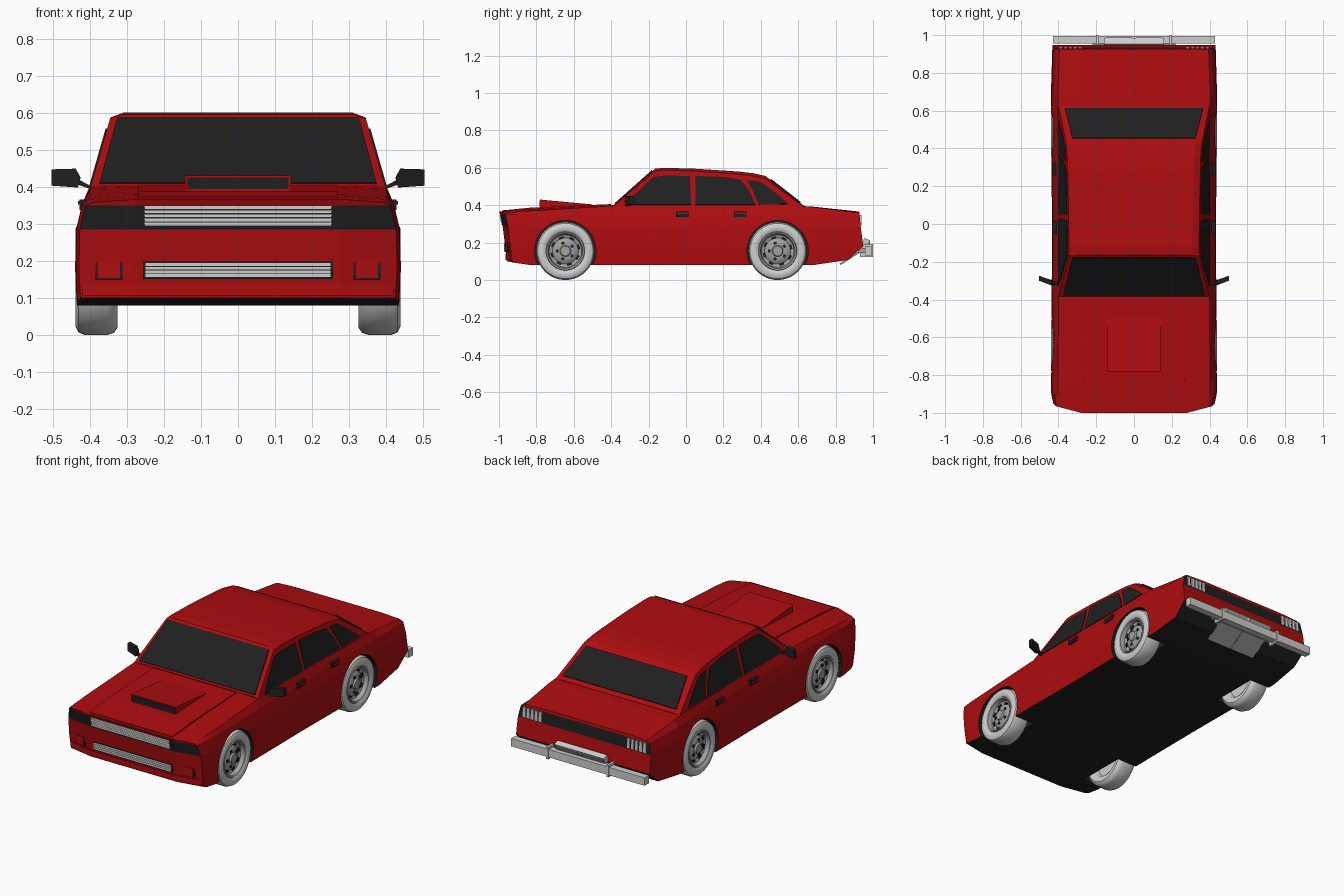
import bpy, bmesh, math
from mathutils import Vector, Matrix

if "Cube" in bpy.data.objects:
    bpy.data.objects.remove(bpy.data.objects["Cube"])

def material(name, r, g, b):
    m = bpy.data.materials.new(name)
    m.diffuse_color = (r, g, b, 1)
    m.use_nodes = True
    m.node_tree.nodes["Principled BSDF"].inputs["Base Color"].default_value = m.diffuse_color
    return m

RED = material("red paint", 0.42, 0.004, 0.005)
BLACK = material("black trim", 0.014, 0.014, 0.014)
LIGHT = material("light grey", 0.62, 0.62, 0.61)
GREY = material("mid grey", 0.36, 0.36, 0.36)

def make(name, verts, faces, *mats):
    me = bpy.data.meshes.new(name)
    me.from_pydata([tuple(v) for v in verts], [], faces)
    bm = bmesh.new()
    bm.from_mesh(me)
    bmesh.ops.remove_doubles(bm, verts=bm.verts, dist=1e-5)
    bmesh.ops.recalc_face_normals(bm, faces=bm.faces)
    bm.to_mesh(me)
    bm.free()
    for m in mats:
        me.materials.append(m)
    ob = bpy.data.objects.new(name, me)
    bpy.context.collection.objects.link(ob)
    return ob

def prism(name, pts, vec, mat):
    """Polygon extruded along a vector."""
    n = len(pts)
    p = [Vector(q) for q in pts]
    v = p + [q + Vector(vec) for q in p]
    f = [tuple(range(n)), tuple(range(n, 2 * n))]
    f += [(i, (i + 1) % n, n + (i + 1) % n, n + i) for i in range(n)]
    return make(name, v, f, mat)

def box(name, x0, x1, y0, y1, z0, z1, mat):
    return prism(name, [(x0, y0, z0), (x1, y0, z0), (x1, y1, z0), (x0, y1, z0)], (0, 0, z1 - z0), mat)

def select(ob):
    bpy.ops.object.select_all(action='DESELECT')
    ob.select_set(True)
    bpy.context.view_layer.objects.active = ob

def lathe(name, prof, side, y, z, mats, seg=40):
    """Spin an (x, radius) profile around the axle."""
    v, f, n = [], [], len(prof)
    for i in range(seg):
        a = 2 * math.pi * i / seg
        v += [(side * x, y + r * math.cos(a), z + r * math.sin(a)) for x, r in prof]
    for i in range(seg):
        j = (i + 1) % seg
        f += [(i*n + k, i*n + k + 1, j*n + k + 1, j*n + k) for k in range(n - 1)]
    ob = make(name, v, f, *mats)
    bm = bmesh.new()
    bm.from_mesh(ob.data)
    bmesh.ops.dissolve_degenerate(bm, edges=bm.edges, dist=1e-5)
    bm.to_mesh(ob.data)
    bm.free()
    return ob

# ---- Lower body: cross-sections lofted along y, gridded end caps
IN = 0.28
def section(w, zb, ze, zt):
    return [(IN, zb), (w - .005, zb), (w, .18), (w - .003, .285), (w - .018, .35 if ze > .352 else ze - .004),
            (w - .037, ze), (IN, zt)]

# per-level y of the nose and tail
FRONT = [-.958, -.958, -.967, -.98, -.993, -.998, -1.0]
REAR = [.865, .865, .948, .934, .928, .926, .926]
stations = [(FRONT, .43, .10, .358, .366), (-.90, .438, .09, .366, .374), (-.83, .44, .08, .37, .379),
            (-.40, .436, .08, .396, .40), (0, .434, .08, .40, .40), (.60, .44, .08, .396, .397),
            (.68, .44, .08, .39, .392), (REAR, .432, .107, .36, .366)]
verts, faces = [], []
for y, w, zb, ze, zt in stations:
    half = []
    for k, (x, z) in enumerate(section(w, zb, ze, zt)):
        yy = y if not isinstance(y, list) else y[k] + (.028 if y is FRONT and 0 < k < 6 else 0)
        half.append((x, yy, z))
    verts += half + [(-x, yy, z) for x, yy, z in reversed(half)]
for s in range(len(stations) - 1):
    for k in range(14):
        a, b = s * 14 + k, s * 14 + (k + 1) % 14
        faces.append((a, b, b + 14, a + 14))
for base, ys in ((0, FRONT), (14 * (len(stations) - 1), REAR)):
    right, left = [base], [base + 13]
    for k in (2, 3, 4):
        z = verts[base + k][2]
        right.append(len(verts)); verts.append((IN, ys[k], z))
        left.append(len(verts)); verts.append((-IN, ys[k], z))
    right.append(base + 6); left.append(base + 7)
    for k in range(4):
        faces += [(right[k], right[k+1], left[k+1], left[k]),
                  (base+k+1, base+k+2, right[k+1], right[k]),
                  (base+12-k, base+11-k, left[k+1], left[k])]
body = make("car_body", verts, faces, RED, BLACK)
for p in body.data.polygons:      # black underside and light bands
    band = abs(p.normal.y) > .6 and .30 < p.center.z < .335 and abs(p.center.y) > .9
    if p.normal.z < -.6 or band:
        p.material_index = 1

# ---- Wheel arches
WZ, AXLES = .155, (-.645, .49)
for y in AXLES:
    for s in (-1, 1):
        cut = lathe("arch_cutter", [(.305, 0), (.305, .164), (.55, .164), (.55, 0)], s, y, WZ, (RED, BLACK))
        for p in cut.data.polygons:
            p.material_index = 1
        cut.hide_render = True
        select(body)
        mod = body.modifiers.new("arch", 'BOOLEAN')
        mod.operation, mod.solver, mod.object = 'DIFFERENCE', 'EXACT', cut
        bpy.ops.object.modifier_apply(modifier=mod.name)
        bpy.data.objects.remove(cut)

# ---- Cabin: planar leaning sides, crowned roof
def side_x(z):
    return .398 - .285 * (z - .4)

cab = [(-.385, .398, .402), (-.165, .583, .595), (-.12, .587, .60), (.05, .582, .595), (.28, .565, .58),
       (.36, .556, .571), (.425, .54, .556), (.63, .393, .397)]
verts, faces = [], []
for y, ze, zt in cab:
    half = [(side_x(.38), y, .38), (side_x(ze), y, ze), (side_x(ze) - .035, y, zt)]
    verts += half + [(-a, b, c) for a, b, c in reversed(half)]
for s in range(len(cab) - 1):
    for k in range(6):
        a, b = s * 6 + k, s * 6 + (k + 1) % 6
        faces.append((a, b, b + 6, a + 6))
e = 6 * (len(cab) - 1)
faces += [tuple(range(6)), tuple(range(e, e + 6))]
make("cabin", verts, faces, RED)

# ---- Glass
prism("windshield", [(-.374, -.376, .407), (.374, -.376, .407), (.326, -.178, .583), (-.326, -.178, .583)],
      (0, -.004, .005), BLACK)
prism("rear_window", [(-.366, .61, .412), (.366, .61, .412), (.325, .452, .535), (-.325, .452, .535)],
      (0, .004, .005), BLACK)
side_windows = {
    "front_side_window": [(-.32, .402), (-.29, .44), (-.175, .55), (-.12, .557), (.02, .556), (.028, .402)],
    "rear_side_window": [(.05, .402), (.05, .556), (.20, .55), (.295, .535), (.34, .47), (.372, .402)],
    "quarter_window": [(.39, .402), (.36, .47), (.328, .534), (.40, .524), (.46, .48), (.55, .405)]}
for s in (-1, 1):
    for name, pts in side_windows.items():
        prism(name, [(s * (side_x(z) - .002), y, z) for y, z in pts], (s * .006, 0, .001), BLACK)
    # door handles
    for y in (-.02, .29):
        box("handle_recess", s * .41, s * .428, y - .034, y + .034, .337, .366, BLACK)
        box("door_handle", s * .41, s * .432, y - .028, y + .028, .352, .362, RED)
    # wing mirrors
    prism("mirror_shell", [(s*.432, -.325, .398), (s*.503, -.30, .403), (s*.503, -.30, .447),
                           (s*.438, -.325, .449), (s*.425, -.328, .425)], (0, .026, 0), BLACK)
    prism("mirror_stalk", [(s*.385, -.325, .395), (s*.40, -.325, .395), (s*.44, -.32, .408),
                           (s*.44, -.32, .425)], (0, .018, 0), BLACK)

# ---- Raised hood panel and scoop
prism("hood_panel", [(-.268, -.985, .36), (-.268, -.985, .372), (-.268, -.83, .387), (-.268, -.40, .406),
                     (-.268, -.40, .38)], (.536, 0, 0), RED)
prism("hood_scoop", [(-.143, -.78, .375), (-.143, -.78, .43), (-.143, -.50, .404), (-.143, -.50, .39)],
      (.286, 0, 0), RED)
box("scoop_opening", -.136, .136, -.784, -.776, .394, .425, BLACK)

# ---- Nose: grilles, fog panels, lip
def bars(name, half, z0, z1, n, yf, mat):
    step = (z1 - z0) / n
    for i in range(n):
        z = z0 + i * step
        y = yf(z)
        box(name, -half, half, y - .005, y + .006, z, z + step * .8, mat)

bars("upper_grille_bar", .252, .294, .35, 5, lambda z: -.98 - (z - .285) * .2, LIGHT)
box("lower_grille_back", -.256, .256, -.971, -.955, .151, .199, BLACK)
bars("lower_grille_bar", .25, .156, .196, 4, lambda z: -.968, LIGHT)
for s in (-1, 1):
    def nose(x0, x1, z0, z1, d):   # quad on the swept corner
        f = lambda x: -.967 + .028 * (x - .28) / .15 - d
        return [(s*x0, f(x0), z0), (s*x1, f(x1), z0), (s*x1, f(x1), z1), (s*x0, f(x0), z1)]
    prism("fog_frame", nose(.312, .385, .148, .207, .002), (0, .008, 0), BLACK)
    prism("fog_panel", nose(.319, .378, .154, .201, .005), (0, .008, 0), RED)
prism("front_lip", [(-.42, -.938, .106), (-.28, -.966, .106), (.28, -.966, .106), (.42, -.938, .106),
                    (.42, -.92, .106), (-.42, -.92, .106)], (0, 0, .033), RED)

# ---- Tail: lamps, bumper, plate holder, under-sheet
for s in (-1, 1):
    for i in range(5):
        x = .275 + i * .026
        box("tail_lamp_slat", s * x, s * (x + .018), .92, .937, .29, .347, LIGHT)
    box("bumper_guard", s * .188, s * .202, .93, 1.0, .122, .192, LIGHT)
box("rear_bumper", -.43, .43, .956, .995, .132, .178, LIGHT)
box("bumper_mount", -.22, .22, .92, .96, .145, .17, GREY)
holder = [(.938, .187), (.968, .178), (.984, .212), (.954, .224)]
prism("plate_holder", [(-.16, y, z) for y, z in holder], (.32, 0, 0), LIGHT)
for s in (-1, 1):
    prism("plate_panel", [(s*.01, .971, .183), (s*.15, .971, .183), (s*.15, .983, .208), (s*.01, .983, .208)],
          (0, .004, -.002), GREY)
    prism("under_sheet", [(s*.003, .82, .088), (s*.16, .82, .088), (s*.16, .945, .168), (s*.003, .945, .168)],
          (0, .006, -.008), GREY)

# ---- Wheels
tyre = [(.36, 0), (.36, .09), (.335, .10), (.325, .115), (.325, .135), (.335, .149), (.352, .155), (.415, .155),
        (.431, .148), (.439, .132), (.438, .114), (.43, .102)]
rim = [(.429, .105), (.436, .101), (.432, .093), (.408, .087), (.402, .07), (.412, .057), (.417, .04),
       (.417, .03), (.427, .026), (.428, 0)]
for y in AXLES:
    for s in (-1, 1):
        for name, prof, mat in (("tyre", tyre, LIGHT), ("wheel_rim", rim, GREY)):
            select(lathe(name, prof, s, y, WZ, (mat,)))
            bpy.ops.object.shade_smooth_by_angle(angle=math.radians(35))
        for n, r, ht, wd, x in ((8, .074, .006, .013, .409), (5, .044, .007, .008, .419)):
            for i in range(n):
                rot = Matrix.Rotation(2 * math.pi * i / n + .3, 3, 'X')
                quad = [(0, a * wd, r + b * ht) for a, b in ((-1, -1), (1, -1), (1, 1), (-1, 1))]
                pts = [rot @ Vector(q) + Vector((s * (x - .006), y, WZ)) for q in quad]
                prism("rim_slot", pts, (s * .006, 0, 0), BLACK)
